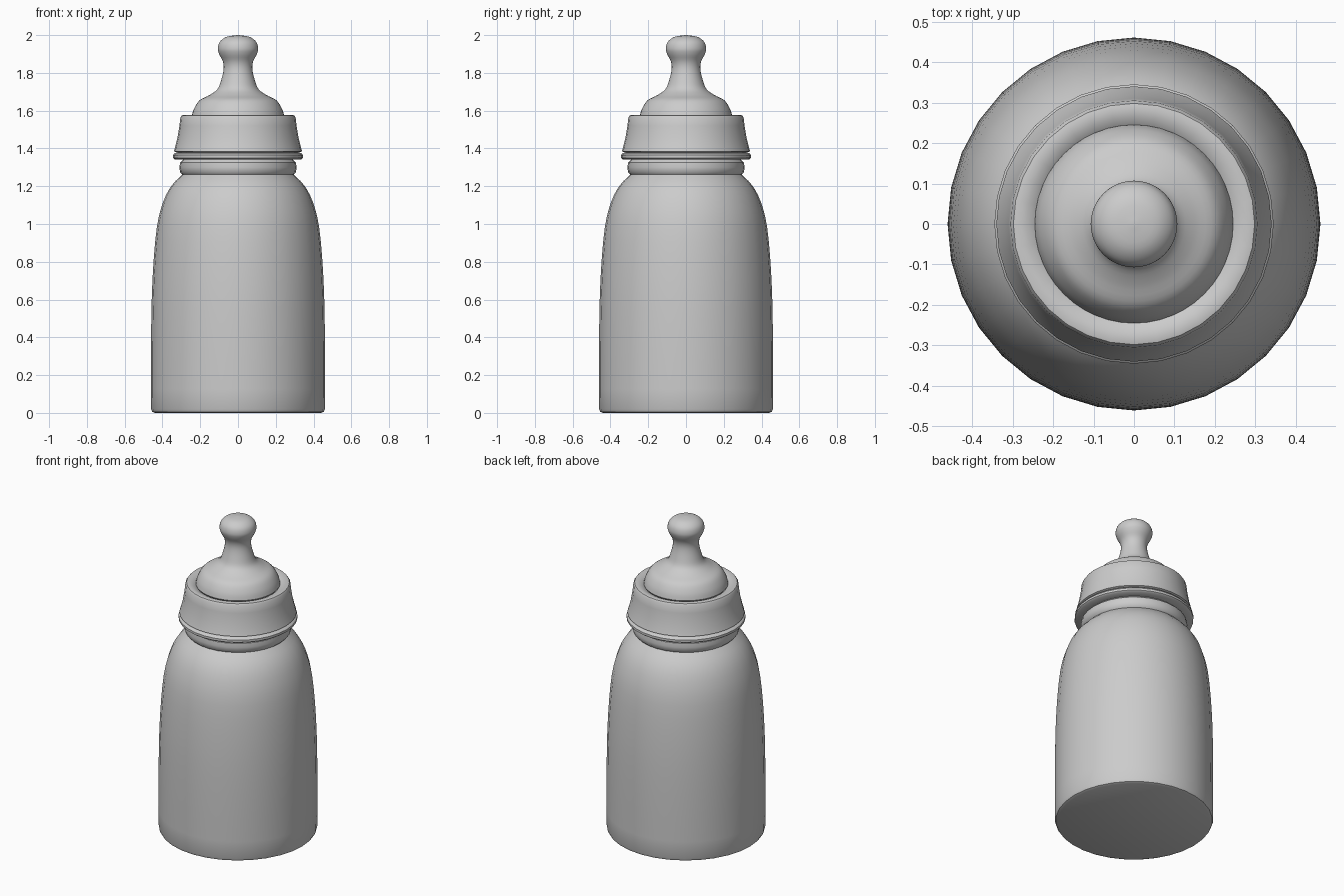
import bpy, math

if "Cube" in bpy.data.objects:
    bpy.data.objects.remove(bpy.data.objects["Cube"])


def smooth_profile(pts, n=4):
    """Catmull-Rom curve through the profile points."""
    p = [pts[0]] + pts + [pts[-1]]
    out = []
    for i in range(1, len(p) - 2):
        for k in range(n):
            t = k / n
            out.append(tuple(
                0.5 * (2 * b + (c - a) * t + (2 * a - 5 * b + 4 * c - d) * t * t
                       + (3 * b - a - 3 * c + d) * t ** 3)
                for a, b, c, d in zip(p[i - 1], p[i], p[i + 1], p[i + 2])))
    return out + [pts[-1]]


def lathe(name, profile, sides, angle=40):
    """Spin an (r, z) profile around z; zero radii become poles."""
    verts, faces, rings = [], [], []
    for r, z in profile:
        count = 1 if r < 1e-5 else sides
        rings.append([len(verts) + i for i in range(count)])
        for i in range(count):
            a = 2 * math.pi * i / sides
            verts.append((r * math.cos(a), r * math.sin(a), z))
    for lo, hi in zip(rings, rings[1:]):
        for i in range(sides):
            j = (i + 1) % sides
            if len(lo) == 1:
                faces.append((lo[0], hi[j], hi[i]))
            elif len(hi) == 1:
                faces.append((lo[i], lo[j], hi[0]))
            else:
                faces.append((lo[i], lo[j], hi[j], hi[i]))
    mesh = bpy.data.meshes.new(name)
    mesh.from_pydata(verts, [], faces)
    obj = bpy.data.objects.new(name, mesh)
    bpy.context.collection.objects.link(obj)
    bpy.ops.object.select_all(action='DESELECT')
    obj.select_set(True)
    bpy.context.view_layer.objects.active = obj
    bpy.ops.object.shade_smooth_by_angle(angle=math.radians(angle))
    return obj


# Bottle body with rounded shoulder and neck bead
shoulder = smooth_profile([(0.46, 0.02), (0.46, 0.42), (0.452, 0.72), (0.43, 0.98),
                           (0.395, 1.12), (0.35, 1.205), (0.295, 1.262)], 3)
lathe("bottle", [(0, 0), (0.44, 0), (0.454, 0.006)] + shoulder +
      [(0.307, 1.275), (0.31, 1.3), (0.307, 1.325), (0.29, 1.34),
       (0.275, 1.36), (0.275, 1.55), (0, 1.55)], 32)

# Flange under the screw collar
lathe("collar_flange", [(0.275, 1.342), (0.335, 1.342), (0.345, 1.35), (0.345, 1.364),
                        (0.335, 1.375), (0.315, 1.378), (0.275, 1.378)], 32)

# Screw collar, flared towards the bottom
lathe("screw_collar", [(0.28, 1.378), (0.325, 1.378), (0.34, 1.385), (0.335, 1.4),
                       (0.32, 1.46), (0.31, 1.52), (0.305, 1.565), (0.298, 1.575),
                       (0.285, 1.578), (0.265, 1.574), (0.245, 1.565), (0.23, 1.55)], 32)

# Teat with domed base, slim stem and round tip
teat = smooth_profile([(0.245, 1.57), (0.233, 1.61), (0.203, 1.655), (0.15, 1.683),
                       (0.108, 1.715), (0.088, 1.765), (0.076, 1.82), (0.08, 1.86),
                       (0.1, 1.9), (0.107, 1.93), (0.096, 1.965), (0.06, 1.991), (0, 2.0)])
lathe("teat", [(0.23, 1.55)] + teat, 48)
